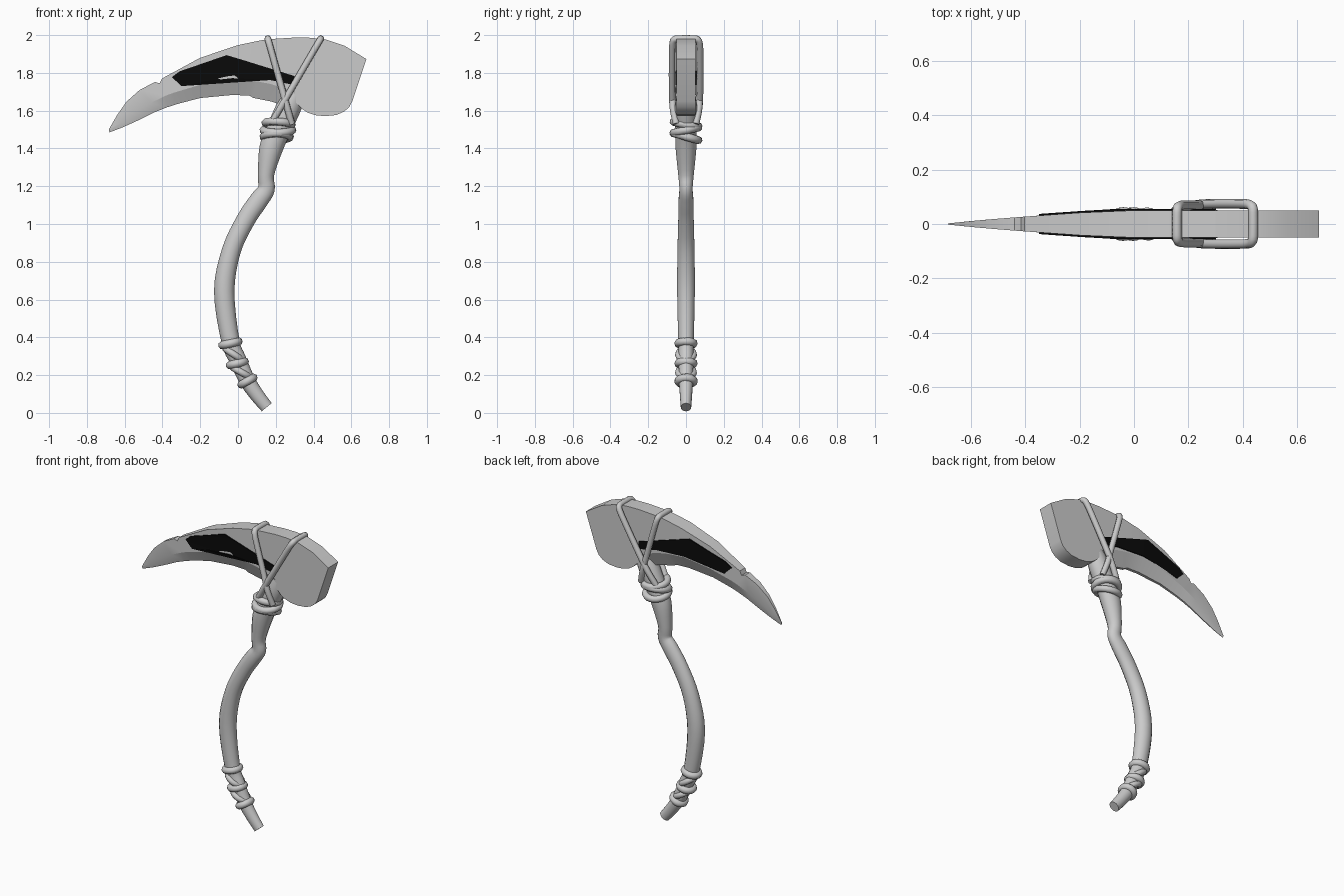
import bpy, bmesh, math
from mathutils import Vector

if "Cube" in bpy.data.objects:
    bpy.data.objects.remove(bpy.data.objects["Cube"])


def make_object(name, bm, angle=30):
    bmesh.ops.recalc_face_normals(bm, faces=bm.faces)
    me = bpy.data.meshes.new(name)
    bm.to_mesh(me)
    bm.free()
    ob = bpy.data.objects.new(name, me)
    bpy.context.collection.objects.link(ob)
    bpy.ops.object.select_all(action='DESELECT')
    ob.select_set(True)
    bpy.context.view_layer.objects.active = ob
    bpy.ops.object.shade_smooth_by_angle(angle=math.radians(angle))
    return ob


def spline(pts, steps=4, closed=False):
    """Catmull-Rom resampling of tuples of any length."""
    n, out = len(pts), []
    get = (lambda i: pts[i % n]) if closed else (lambda i: pts[max(0, min(n - 1, i))])
    for i in range(n if closed else n - 1):
        a, b, c, d = (get(i + k) for k in (-1, 0, 1, 2))
        for s in range(steps):
            t = s / steps
            out.append(tuple(0.5 * (2 * q + (r - p) * t + (2 * p - 5 * q + 4 * r - u) * t * t
                                    + (3 * q - p - 3 * r + u) * t ** 3)
                             for p, q, r, u in zip(a, b, c, d)))
    return out if closed else out + [pts[-1]]


def skin(bm, rings, closed=False):
    n, m = len(rings), len(rings[0])
    for i in range(n if closed else n - 1):
        a, b = rings[i], rings[(i + 1) % n]
        for j in range(m):
            bm.faces.new((a[j], a[(j + 1) % m], b[(j + 1) % m], b[j]))
    if not closed:
        bm.faces.new(rings[0])
        bm.faces.new(rings[-1])


def cord(name, pts, r, closed=True, sides=8):
    """Round cord along a 3D path."""
    bm, rings, n = bmesh.new(), [], len(pts)
    pts = [Vector(p) for p in pts]
    normal = None
    for i, p in enumerate(pts):
        if closed:
            t = (pts[(i + 1) % n] - pts[i - 1]).normalized()
        else:
            t = (pts[min(i + 1, n - 1)] - pts[max(i - 1, 0)]).normalized()
        if normal is None:
            normal = t.orthogonal()
        normal = (normal - t * normal.dot(t)).normalized()
        side = t.cross(normal)
        rings.append([bm.verts.new(p + r * (math.cos(a) * normal + math.sin(a) * side))
                      for a in (2 * math.pi * k / sides for k in range(sides))])
    skin(bm, rings, closed)
    return make_object(name, bm, 60)


def wrap(name, left, right, half_y, r, lean=0.0):
    """Ring of cord spanning two front-view points; lean tips it front to back."""
    l, q = Vector((left[0], 0, left[1])), Vector((right[0], 0, right[1]))
    c, u = (l + q) / 2, (q - l) / 2
    v = Vector((0, half_y, lean))
    return cord(name, [c + u * math.cos(a) + v * math.sin(a)
                       for a in (2 * math.pi * k / 24 for k in range(24))], r)


# Crooked handle: x, z, in-plane radius, depth radius
path = [(.152, .03, .034, .028), (.10, .095, .038, .033), (.05, .17, .042, .038),
        (0, .28, .045, .040), (-.04, .38, .048, .042), (-.073, .645, .054, .048),
        (-.035, .86, .050, .046), (.04, 1.02, .050, .042), (.11, 1.125, .050, .040),
        (.150, 1.185, .045, .036), (.148, 1.26, .043, .042), (.175, 1.40, .062, .056),
        (.215, 1.50, .064, .058), (.265, 1.61, .066, .060), (.30, 1.69, .060, .050)]
path = spline(path)
bm, rings = bmesh.new(), []
for i, (x, z, rn, ry) in enumerate(path):
    p, q = path[max(i - 1, 0)], path[min(i + 1, len(path) - 1)]
    t = Vector((q[0] - p[0], 0, q[1] - p[1])).normalized()
    n = Vector((t.z, 0, -t.x))
    rings.append([bm.verts.new(Vector((x, 0, z)) + n * rn * math.cos(a)
                               + Vector((0, ry * math.sin(a), 0)))
                  for a in (2 * math.pi * k / 14 for k in range(14))])
skin(bm, rings)
make_object("handle", bm, 50)


def half_thickness(x):
    return .05 * min(1, max(.02, (x + .69) / .62) ** .8)


# Curved blade: spine, bevel line and cutting edge in the front view
stations = [((-.683, 1.502), (-.683, 1.495), (-.68, 1.485)),
            ((-.64, 1.577), (-.62, 1.535), (-.61, 1.512)),
            ((-.59, 1.648), (-.55, 1.592), (-.53, 1.548)),
            ((-.52, 1.71), (-.46, 1.642), (-.44, 1.592)),
            ((-.44, 1.752), (-.385, 1.678), (-.375, 1.618)),
            ((-.415, 1.745), (-.36, 1.688), (-.35, 1.626)),
            ((-.403, 1.770), (-.34, 1.695), (-.33, 1.633)),
            ((-.20, 1.880), (-.20, 1.737), (-.20, 1.667)),
            ((0, 1.947), (-.02, 1.765), (-.03, 1.683)),
            ((.10, 1.968), (.08, 1.757), (.06, 1.680)),
            ((.12, 1.972), (.10, 1.755), (.08, 1.668)),
            ((.17, 1.979), (.17, 1.742), (.17, 1.65)),
            ((.30, 1.987), (.30, 1.70), (.30, 1.61))]
bm, rings = bmesh.new(), []
for top, bev, low in stations:
    a, b = half_thickness(top[0]), half_thickness(bev[0])
    e = b * .2
    sec = [(top, -a), (bev, -b), (low, -e), (low, e), (bev, b), (top, a)]
    rings.append([bm.verts.new((p[0], y, p[1])) for p, y in sec])
skin(bm, rings)
make_object("blade", bm, 20)

# Blunt poll behind the handle
outline = [(.30, 1.987), (.38, 1.986), (.46, 1.978), (.565, 1.943), (.68, 1.873),
           (.605, 1.65), (.588, 1.618), (.56, 1.594), (.52, 1.577), (.46, 1.571),
           (.41, 1.576), (.37, 1.589), (.338, 1.61), (.30, 1.65)]
bm = bmesh.new()
skin(bm, [[bm.verts.new((x, y, z)) for x, z in outline] for y in (-.05, .05)])
make_object("poll", bm, 30)

# Dark raised panels on both cheeks
black = bpy.data.materials.new("black")
black.diffuse_color = (0.003, 0.003, 0.003, 1)
black.use_nodes = True
black.node_tree.nodes["Principled BSDF"].inputs["Base Color"].default_value = black.diffuse_color
panel = [(-.35, 1.778), (-.31, 1.808), (-.06, 1.894), (.02, 1.870), (.30, 1.783),
         (.30, 1.735), (.17, 1.762), (-.03, 1.772), (-.17, 1.757), (-.30, 1.730)]
for side, name in ((-1, "front_panel"), (1, "back_panel")):
    bm = bmesh.new()
    skin(bm, [[bm.verts.new((x, side * (half_thickness(x) + d), z)) for x, z in panel]
              for d in (-.006, .006)])
    bmesh.ops.triangulate(bm, faces=[f for f in bm.faces if len(f.verts) > 4])
    make_object(name, bm).data.materials.append(black)

# Two crossing straps looped over the head
for name, top, foot, y in (("strap_left", (.158, 1.981), (.285, 1.53), .068),
                           ("strap_right", (.438, 1.981), (.175, 1.53), .074)):
    def at(f, depth):
        return (foot[0] + (top[0] - foot[0]) * f, depth, foot[1] + (top[1] - foot[1]) * f)
    half = [at(0, .052), at(.2, .07), at(.45, y), at(.8, y), at(.93, y - .002), at(.99, y - .012)]
    pts = half + [at(1, .03), at(1, -.03)] + [(p[0], -p[1], p[2]) for p in reversed(half)]
    cord(name, spline(pts, 3), .018, closed=False)

# Lashing below the head
for i, (l, r, lean) in enumerate([((.145, 1.535), (.285, 1.525), -.012),
                                  ((.135, 1.497), (.288, 1.497), .014),
                                  ((.135, 1.462), (.275, 1.462), -.018)]):
    wrap(f"head_lashing_{i + 1}", l, r, .066, .021, lean)

# Grip bindings with crossing turns between them
for i, (l, r) in enumerate([((-.083, .358), (.003, .378)), ((-.043, .252), (.036, .272)),
                            ((.018, .150), (.082, .186)), ((-.065, .338), (.022, .280)),
                            ((-.028, .240), (.062, .190))]):
    wrap(f"grip_binding_{i + 1}", l, r, .040, .018 if i > 2 else .022)
